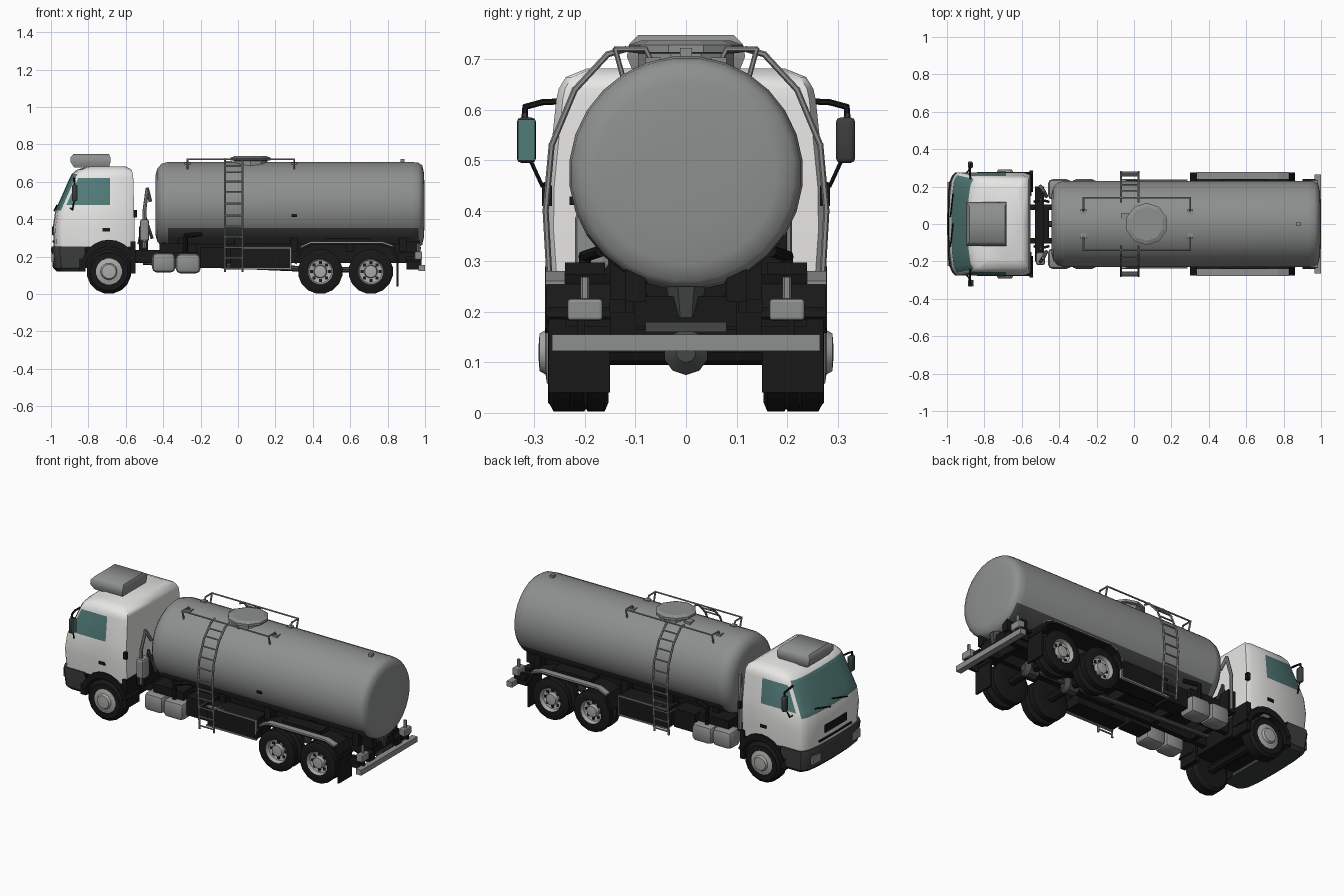
import bpy, bmesh, math
from mathutils import Vector, Matrix

if "Cube" in bpy.data.objects:
    bpy.data.objects.remove(bpy.data.objects["Cube"])

def mat(name, r, g, b):
    m = bpy.data.materials.new(name)
    m.diffuse_color = (r, g, b, 1)
    m.use_nodes = True
    m.node_tree.nodes["Principled BSDF"].inputs["Base Color"].default_value = m.diffuse_color
    return m

WHITE = mat("white_paint", .8, .795, .78)
GREY = mat("tank_grey", .27, .28, .275)
SHADE = mat("dark_grey", .06, .063, .062)
BLACK = mat("black", .009, .009, .009)
BUMPER = mat("bumper_charcoal", .045, .047, .046)
GLASS = mat("teal_glass", .085, .2, .19)
RIM = mat("rim_grey", .4, .4, .39)

def finish(bm, name, *mats, mirror=False, angle=None):
    bmesh.ops.recalc_face_normals(bm, faces=bm.faces)
    me = bpy.data.meshes.new(name)
    bm.to_mesh(me)
    bm.free()
    ob = bpy.data.objects.new(name, me)
    bpy.context.collection.objects.link(ob)
    for m in mats:
        me.materials.append(m)
    if angle:
        bpy.ops.object.select_all(action='DESELECT')
        ob.select_set(True)
        bpy.context.view_layer.objects.active = ob
        bpy.ops.object.shade_smooth_by_angle(angle=math.radians(angle))
    if mirror:
        md = ob.modifiers.new("mirror", 'MIRROR')
        md.use_axis = (False, True, False)
        md.use_mirror_merge = False

def box(bm, x0, x1, y0, y1, z0, z1, m=0, bevel=0):
    M = Matrix.Translation(((x0+x1)/2, (y0+y1)/2, (z0+z1)/2)) @ Matrix.Diagonal((x1-x0, y1-y0, z1-z0, 1))
    vs = bmesh.ops.create_cube(bm, size=1, matrix=M)['verts']
    for f in {f for v in vs for f in v.link_faces}:
        f.material_index = m
    if bevel:
        es = list({e for v in vs for e in v.link_edges})
        bmesh.ops.bevel(bm, geom=es, offset=bevel, segments=2, profile=.5, affect='EDGES')

def bars(bm, pts, r=.005, m=0, seg=6):
    for p, q in zip(pts, pts[1:]):
        p, q = Vector(p), Vector(q)
        d = q - p
        M = Matrix.Translation((p+q)/2) @ d.to_track_quat('Z', 'Y').to_matrix().to_4x4()
        vs = bmesh.ops.create_cone(bm, cap_ends=True, segments=seg, radius1=r, radius2=r,
                                   depth=d.length + r, matrix=M)['verts']
        for f in {f for v in vs for f in v.link_faces}:
            f.material_index = m

def loft(bm, rings, rule=lambda i, j: 0):
    R = [[bm.verts.new(p) for p in ring] for ring in rings]
    n = len(R[0])
    for i in range(len(R)-1):
        for j in range(n):
            k = (j+1) % n
            bm.faces.new((R[i][j], R[i][k], R[i+1][k], R[i+1][j])).material_index = rule(i, j)
    bm.faces.new(R[0]).material_index = rule(0, 0)
    bm.faces.new(R[-1]).material_index = rule(len(R)-2, 0)

def lathe(bm, prof, axis, c, seg, rule=lambda i, j: 0):
    # profile of (distance along axis, radius) around centre c
    def pt(t, r, j):
        a = 2*math.pi*(j+.5)/seg
        u, v = r*math.cos(a), r*math.sin(a)
        p = {'x': (t, u, v), 'y': (u, t, v), 'z': (u, v, t)}[axis]
        return Vector(p) + Vector(c)
    loft(bm, [[pt(t, r, j) for j in range(seg)] for t, r in prof], rule)

def prism(bm, pts, y0, y1):
    loft(bm, [[(x, y, z) for x, z in pts] for y in (y0, y1)])

def outline(z, xf, xb, w, dxs=(0, .004, .014, .03, .046)):
    # rounded plan outline, from front centre round both sides
    ys = (0, .55*w, .83*w, .95*w, w)
    h = [(xf+d, y) for d, y in zip(dxs, ys)] + [(-.685, w), (xb-.03, w), (xb, .95*w), (xb, 0)]
    return [(x, y, z) for x, y in h] + [(x, -y, z) for x, y in h[-2:0:-1]]

# cab shell with windscreen and side windows
def cab_rule(i, j):
    k = min(j, 15-j)
    return 1 if (k < 3 and 2 <= i <= 4) or (k == 4 and i == 3) else 0
bm = bmesh.new()
loft(bm, [outline(*s) for s in (
    (.25, -.985, -.555, .268), (.36, -.99, -.553, .276), (.445, -.977, -.555, .275),
    (.475, -.964, -.556, .272), (.62, -.9, -.56, .257), (.642, -.888, -.562, .252),
    (.665, -.86, -.57, .238), (.682, -.80, -.60, .195))], cab_rule)
finish(bm, "cab", WHITE, GLASS, angle=45)

# roof unit
bm = bmesh.new()
loft(bm, [[(a, -w, z), (b, -w, z), (b, w, z), (a, w, z)] for z, a, b, w in (
    (.675, -.875, -.69, .105), (.705, -.895, -.682, .117), (.73, -.895, -.682, .113), (.748, -.88, -.69, .095))])
finish(bm, "roof_unit", GREY, angle=50)

# front bumper with headlights and grille
bm = bmesh.new()
def bumper_ring(z, xf, w):
    return [(min(x, -.82), y, z) for x, y, _ in outline(z, xf, -.6, w)]
loft(bm, [bumper_ring(*s) for s in ((.12, -.97, .25), (.14, -.99, .268), (.24, -1, .276), (.255, -.995, .276))])
finish(bm, "front_bumper", BUMPER, angle=35)
bm = bmesh.new()
box(bm, -.997, -.985, .15, .225, .17, .215)
finish(bm, "headlight", GREY, mirror=True)
bm = bmesh.new()
box(bm, -.994, -.985, -.1, .1, .315, .36)
box(bm, -.992, -.98, -.15, .15, .275, .285)
for s in (-.12, .04):
    bars(bm, [(-.982, s, .445), (-.968, s+.12, .475)], .004)
finish(bm, "grille_and_wipers", BLACK)

# front wheel arches, door handles, flaps
bm = bmesh.new()
A = [math.radians(a) for a in range(15, 166, 15)]
prism(bm, [(-.69+.155*math.cos(a), .125+.165*math.sin(a)) for a in A] +
          [(-.69+.128*math.cos(a), .125+.128*math.sin(a)) for a in reversed(A)], .17, .279)
box(bm, -.575, -.547, .15, .272, .11, .28)
box(bm, -.85, -.815, .17, .272, .12, .25)
box(bm, -.725, -.685, .27, .28, .335, .352)
box(bm, -.56, -.54, .265, .285, .41, .45)
finish(bm, "front_wheel_arch", BLACK, mirror=True)

# wing mirrors
bm = bmesh.new()
box(bm, -.888, -.862, .297, .335, .495, .585, bevel=.009)
bars(bm, [(-.875, .32, .59), (-.875, .316, .58)], .006)
finish(bm, "wing_mirror", BUMPER, mirror=True, angle=50)
bm = bmesh.new()
bars(bm, [(-.875, .245, .617), (-.878, .285, .615), (-.875, .318, .606), (-.875, .32, .58)], .006)
bars(bm, [(-.9, .268, .46), (-.885, .285, .45), (-.876, .308, .5)], .004)
finish(bm, "mirror_arm", BLACK, mirror=True)
bm = bmesh.new()
box(bm, -.864, -.859, -.333, -.299, .5, .581)
finish(bm, "mirror_glass", GLASS)

# tank barrel with darker lower band
bm = bmesh.new()
SEG = 28
def tank_rule(i, j):
    s = math.sin(2*math.pi*(j+1)/SEG)
    return 1 if 3 <= i <= 5 and -.93 < s < -.6 else 0
lathe(bm, [(-.44, .165), (-.432, .195), (-.41, .222), (-.375, .232), (-.37, .232), (.93, .232),
           (.965, .228), (.985, .214), (.993, .18), (.998, .1)], 'x', (0, 0, .475), SEG, tank_rule)
finish(bm, "tank", GREY, SHADE, angle=50)

# hatch and small vents
bm = bmesh.new()
lathe(bm, [(.68, .095), (.712, .095), (.714, .113), (.728, .113), (.737, .09)], 'z', (.067, 0, 0), 10)
box(bm, .87, .89, -.012, .012, .7, .722)
box(bm, -.07, -.03, .02, .06, .69, .712)
finish(bm, "hatch", GREY)
bm = bmesh.new()
box(bm, .285, .315, -.231, -.222, .412, .428)
finish(bm, "tank_plate", BLACK)

# top guard rails
bm = bmesh.new()
bars(bm, [(-.27, .065, .69), (-.27, .08, .72), (-.27, .14, .72), (.3, .14, .72), (.3, .08, .72), (.3, .065, .69)], .005)
for x in (-.27, .3):
    bars(bm, [(x, .14, .72), (x, .125, .665)], .005)
    box(bm, x-.015, x+.015, .05, .08, .688, .704)
finish(bm, "guard_rail", GREY, mirror=True)

# ladders
path = [Vector((0, y, z)) for y, z in ((.262, .12), (.278, .4), (.266, .53), (.22, .64), (.155, .71), (.12, .72))]
bm = bmesh.new()
for x in (-.07, .025):
    bars(bm, [p + Vector((x, 0, 0)) for p in path], .006)
for p, q in zip(path[:-1], path[1:-1]):
    n = max(1, round((q-p).length/.055))
    for k in range(n):
        r = p.lerp(q, (k+.3)/n)
        bars(bm, [(-.07, r.y, r.z), (.025, r.y, r.z)], .005)
for x in (-.07, .025):
    bars(bm, [(x, .2, .25), (x, .272, .25)], .004)
finish(bm, "ladder", GREY, mirror=True)

# wheels: steering pair, then twin rear pairs
tyre = [(0, .055), (0, .1), (.014, .12), (.07, .12), (.085, .102), (.083, .07)]
bm = bmesh.new()
lathe(bm, tyre + [(.088, .06), (.09, .045), (.102, .038), (.104, .012)], 'y', (-.69, .188, .12), 16,
      lambda i, j: 1 if i >= 5 else 0)
finish(bm, "front_wheel", BLACK, RIM, mirror=True, angle=35)
bm = bmesh.new()
for x in (.44, .71):
    slim = [(t*.6, r) for t, r in tyre]
    lathe(bm, slim, 'y', (x, .153, .12), 16)
    lathe(bm, slim + [(.028, .062), (.022, .036), (.044, .032), (.046, .012)], 'y', (x, .22, .12), 16,
          lambda i, j: 1 if i >= 5 else 0)
    for k in range(8):
        a = k*math.pi/4
        cx, cz = x+.048*math.cos(a), .12+.048*math.sin(a)
        box(bm, cx-.008, cx+.008, .24, .247, cz-.008, cz+.008)
finish(bm, "rear_wheels", BLACK, RIM, mirror=True, angle=35)

# chassis rails, axles, engine, tank cradle
bm = bmesh.new()
for s in (-1, 1):
    a, b = sorted((s*.075, s*.105))
    box(bm, -.92, .96, a, b, .165, .235)
for x in (-.85, -.47, -.2, .1, .3, .57, .85, .95):
    box(bm, x-.015, x+.015, -.1, .1, .17, .23)
box(bm, -.4, .93, -.1, .1, .225, .275)
for x in (-.3, 0, .3, .6, .88):
    box(bm, x-.02, x+.02, -.15, .15, .225, .31)
for x in (-.69, .44, .71):
    bars(bm, [(x, -.2, .12), (x, .2, .12)], .025, seg=8)
box(bm, -.95, -.56, -.16, .16, .14, .27)
box(bm, -.53, -.48, -.2, .2, .23, .36)
finish(bm, "chassis", BLACK)

# drive shaft, differentials and rear outlet
bm = bmesh.new()
for x in (.44, .71):
    lathe(bm, [(-.05, .02), (-.03, .045), (.03, .045), (.05, .02)], 'x', (x, 0, .12), 10)
bars(bm, [(-.5, 0, .17), (.44, 0, .13), (.71, 0, .13)], .015, seg=8)
box(bm, .93, .97, -.08, .08, .16, .18)
lathe(bm, [(.19, .03), (.25, .042)], 'z', (.94, 0, 0), 8)
finish(bm, "drive_shaft", SHADE, angle=35)

# intake pipe, hoses and filter behind the cab
bm = bmesh.new()
for s in (-1, 1):
    bars(bm, [(-.5, s*.2, .25), (-.5, s*.2, .45), (-.485, s*.18, .56), (-.47, s*.15, .5)], .01, seg=8)
    bars(bm, [(-.53, s*.12, .27), (-.5, s*.13, .42), (-.46, s*.12, .3)], .008, m=1)
box(bm, -.525, -.475, -.22, -.15, .28, .4, bevel=.015)
finish(bm, "intake_pipes", GREY, SHADE)

# fuel tanks with straps and valve gear above
bm = bmesh.new()
box(bm, -.46, -.335, .13, .24, .115, .22, bevel=.025)
box(bm, -.333, -.2, .13, .24, .11, .215, bevel=.025)
box(bm, -.42, -.22, .1, .2, .22, .27, m=1)
bars(bm, [(-.28, .2, .22), (-.28, .2, .31), (-.2, .17, .32)], .012, m=1, seg=8)
finish(bm, "fuel_tank", GREY, BLACK, mirror=True, angle=40)

# tool lockers with light frames
bm = bmesh.new()
box(bm, -.04, .28, .12, .232, .135, .25)
box(bm, -.045, .285, .222, .237, .13, .138, m=1)
box(bm, -.045, .285, .222, .237, .244, .25, m=1)
box(bm, .278, .285, .222, .237, .13, .25, m=1)
box(bm, -.2, -.06, .1, .2, .14, .25)
finish(bm, "tool_locker", BLACK, GREY, mirror=True)

# rear mudguards and flaps
bm = bmesh.new()
top = [(.30, .17), (.335, .25), (.39, .275), (.77, .275), (.83, .255), (.862, .19)]
prism(bm, top + [(x*.96+.024, z-.012) for x, z in reversed(top)], .15, .276)
box(bm, .46, .71, .16, .24, .27, .298)
box(bm, .848, .858, .15, .272, .04, .21)
finish(bm, "rear_mudguard", BLACK, mirror=True)
bm = bmesh.new()
prism(bm, [(x, z+.006) for x, z in top[1:5]] + [(x, z-.002) for x, z in top[4:0:-1]], .24, .278)
finish(bm, "mudguard_trim", GREY, mirror=True)

# rear beam, lamps and hangers
bm = bmesh.new()
box(bm, .965, 1, -.265, .265, .123, .155)
for s in (-1, 1):
    a, b = sorted((s*.165, s*.235))
    box(bm, .945, .985, a, b, .183, .226, bevel=.006)
    bars(bm, [(.965, s*.2, .22), (.965, s*.2, .265)], .009)
finish(bm, "rear_beam_and_lamps", GREY)
bm = bmesh.new()
box(bm, .93, .975, .1, .15, .15, .2)
box(bm, .9, .97, .15, .24, .17, .186)
box(bm, .87, .97, .08, .12, .22, .3)
box(bm, .9, .98, .2, .215, .13, .2)
finish(bm, "rear_hanger", BLACK, mirror=True)
